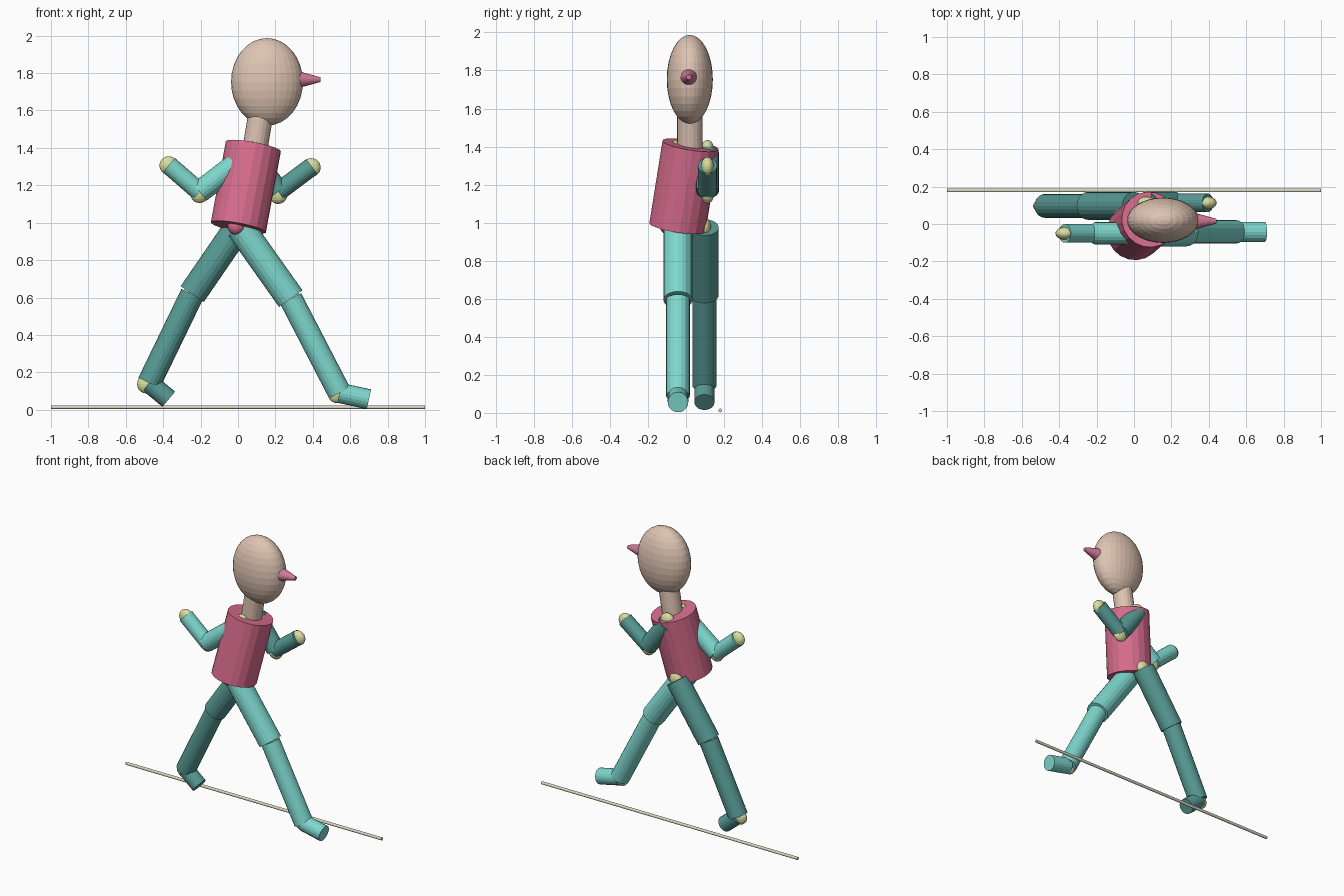
import bpy
from mathutils import Vector

if "Cube" in bpy.data.objects:
    bpy.data.objects.remove(bpy.data.objects["Cube"])


def material(name, rgb):
    m = bpy.data.materials.new(name)
    lin = [c / 12.92 if c <= 0.04045 else ((c + 0.055) / 1.055) ** 2.4
           for c in (v / 255 for v in rgb)]
    m.diffuse_color = (*lin, 1)
    m.use_nodes = True
    m.node_tree.nodes["Principled BSDF"].inputs["Base Color"].default_value = m.diffuse_color
    return m


skin = material("beige skin", (222, 196, 178))
pink = material("rose pink", (217, 109, 143))
nose_pink = material("soft pink", (208, 122, 150))
light = material("light teal", (126, 216, 207))
dark = material("dark teal", (87, 154, 149))
joint = material("pale yellow", (218, 222, 160))
cream = material("cream", (218, 216, 195))


def tube(name, a, b, r, mat, r2=None, sides=20):
    """Closed cylinder or cone frustum running from a to b."""
    a, b = Vector(a), Vector(b)
    bpy.ops.mesh.primitive_cone_add(
        vertices=sides, radius1=r, radius2=r if r2 is None else r2,
        depth=(b - a).length, location=(a + b) / 2,
        rotation=(b - a).to_track_quat('Z', 'Y').to_euler())
    ob = bpy.context.object
    ob.name = name
    ob.data.materials.append(mat)
    return ob


def ball(name, centre, radii, mat, segments=20, rings=10):
    bpy.ops.mesh.primitive_uv_sphere_add(
        segments=segments, ring_count=rings, radius=1, location=centre)
    ob = bpy.context.object
    ob.name = name
    ob.scale = radii
    ob.data.materials.append(mat)
    return ob


JOINT = (0.05, 0.034, 0.05)


def limb(side, parts, y, points, radii, mat, joints):
    """Chain of tubes through (x, z) points, with balls at the joints."""
    pts = [(x, y, z) for x, z in points]
    for part, a, b, r in zip(parts, pts, pts[1:], radii):
        tube(f"{side}_{part}", a, b, r, mat)
    for part, (x, z) in joints.items():
        ball(f"{side}_{part}", (x, y, z), JOINT, joint)


# Head, nose and neck
ball("head", (0.155, 0.02, 1.753), (0.192, 0.121, 0.234), skin, 32, 16)
tube("nose", (0.32, 0.015, 1.765), (0.44, 0.015, 1.765), 0.046, nose_pink, 0.013)
tube("neck", (0.085, 0.02, 1.36), (0.125, 0.02, 1.60), 0.067, skin)

# Leaning torso and the front hip ball
tube("torso", (0.002, -0.045, 0.975), (0.082, 0.024, 1.408), 0.15, pink)
ball("near_hip", (-0.008, -0.09, 0.982), (0.048, 0.048, 0.048), pink)

# Arms
arm = ("upper_arm", "forearm")
limb("near", arm, -0.05, [(0.055, 1.365), (-0.205, 1.165), (-0.37, 1.308)],
     (0.06, 0.05), light,
     {"shoulder": (0.065, 1.385), "elbow": (-0.205, 1.155), "hand": (-0.37, 1.305)})
limb("far", arm, 0.113, [(0.065, 1.365), (0.215, 1.165), (0.395, 1.3)],
     (0.06, 0.05), dark,
     {"shoulder": (0.065, 1.385), "elbow": (0.215, 1.15), "hand": (0.392, 1.295)})

# Legs
leg = ("thigh", "shin", "foot")
limb("near", leg, -0.042,
     [(0.012, 0.975), (0.282, 0.594), (0.543, 0.09), (0.70, 0.056)],
     (0.077, 0.063, 0.054), light,
     {"knee": (0.282, 0.594), "ankle": (0.53, 0.085)})
limb("far", leg, 0.097,
     [(0.0, 0.975), (-0.245, 0.618), (-0.475, 0.143), (-0.37, 0.056)],
     (0.075, 0.064, 0.053), dark,
     {"hip": (0.005, 0.98), "knee": (-0.245, 0.618), "ankle": (-0.49, 0.137)})

# Thin ground rod
tube("ground_rod", (-1, 0.18, 0.013), (1, 0.18, 0.013), 0.01, cream, sides=12)
